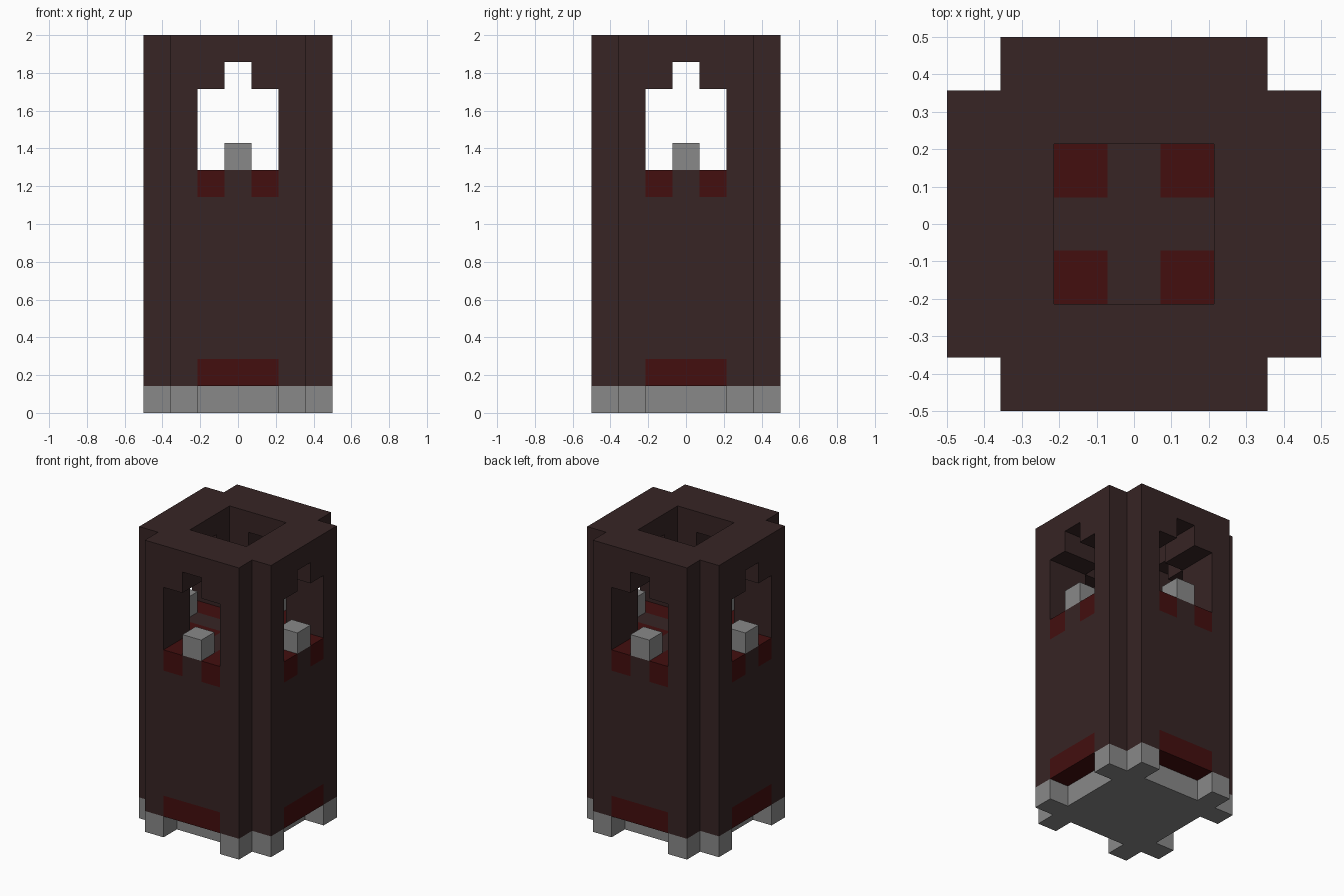
import bpy
import bmesh
from mathutils import Vector

if "Cube" in bpy.data.objects:
    bpy.data.objects.remove(bpy.data.objects["Cube"], do_unlink=True)

UNIT = 1 / 7      # edge of one building block
HALF = 3          # blocks from the centre to the outer side
HEIGHT = 14       # blocks from ground to top
FLOOR = 9         # first open layer inside the shaft


def make_material(name, rgb):
    mat = bpy.data.materials.new(name)
    mat.use_nodes = True
    mat.diffuse_color = (*rgb, 1)
    mat.node_tree.nodes["Principled BSDF"].inputs["Base Color"].default_value = (*rgb, 1)
    return mat


dark_brick = make_material("dark brown brick", (0.038, 0.018, 0.018))
red_brick = make_material("deep red brick", (0.056, 0.0045, 0.0045))
grey_stone = make_material("grey stone", (0.25, 0.25, 0.25))


def part_at(x, y, z):
    """Name of the part that fills a block, or None where it is open."""
    near, far = sorted((abs(x), abs(y)))   # the tower is alike on all four sides
    if far > HALF or near == HALF or not 0 <= z < HEIGHT:
        return None
    # Footing with two feet per side
    if z == 0:
        return None if far == HALF and near <= 1 else "base"
    # Red band over the feet, and red window sills running to the shaft corners
    if z == 1 and far == HALF and near <= 1:
        return "lower_band"
    if z == FLOOR - 1 and near == 1:
        return "window_sills"
    if z >= FLOOR:
        # Stone block standing in each window
        if z == FLOOR and far == HALF and near == 0:
            return "sill_blocks"
        # Open shaft, windows, and the narrow notch above each window
        if far <= 1 or (near <= 1 and z < FLOOR + 3) or (near == 0 and z == FLOOR + 3):
            return None
    return "tower_walls"


def build_part(name, mat, cells, directions):
    """Skin the outside of a part's blocks and merge flat areas."""
    bm = bmesh.new()
    for cell in cells:
        for d in directions:
            if part_at(*(int(c) for c in cell + d)):
                continue
            u = Vector((d.y, d.z, d.x))
            v = d.cross(u)
            centre = cell + Vector((0, 0, 0.5)) + d / 2
            corners = [centre + (u * a + v * b) / 2
                       for a, b in ((-1, -1), (1, -1), (1, 1), (-1, 1))]
            bm.faces.new([bm.verts.new(c * UNIT) for c in corners])
    bmesh.ops.remove_doubles(bm, verts=bm.verts, dist=UNIT / 100)
    bmesh.ops.dissolve_limit(bm, angle_limit=0.01, verts=bm.verts, edges=bm.edges)
    mesh = bpy.data.meshes.new(name)
    bm.to_mesh(mesh)
    bm.free()
    mesh.materials.append(mat)
    bpy.context.collection.objects.link(bpy.data.objects.new(name, mesh))


directions = [Vector(axis) * s for axis in ((1, 0, 0), (0, 1, 0), (0, 0, 1)) for s in (1, -1)]
span = range(-HALF, HALF + 1)
blocks = [Vector((x, y, z)) for x in span for y in span for z in range(HEIGHT)]

# Footing, walls, red trim and window stones
for name, mat in (("base", grey_stone), ("tower_walls", dark_brick),
                  ("lower_band", red_brick), ("window_sills", red_brick),
                  ("sill_blocks", grey_stone)):
    cells = [b for b in blocks if part_at(*(int(c) for c in b)) == name]
    build_part(name, mat, cells, directions)
